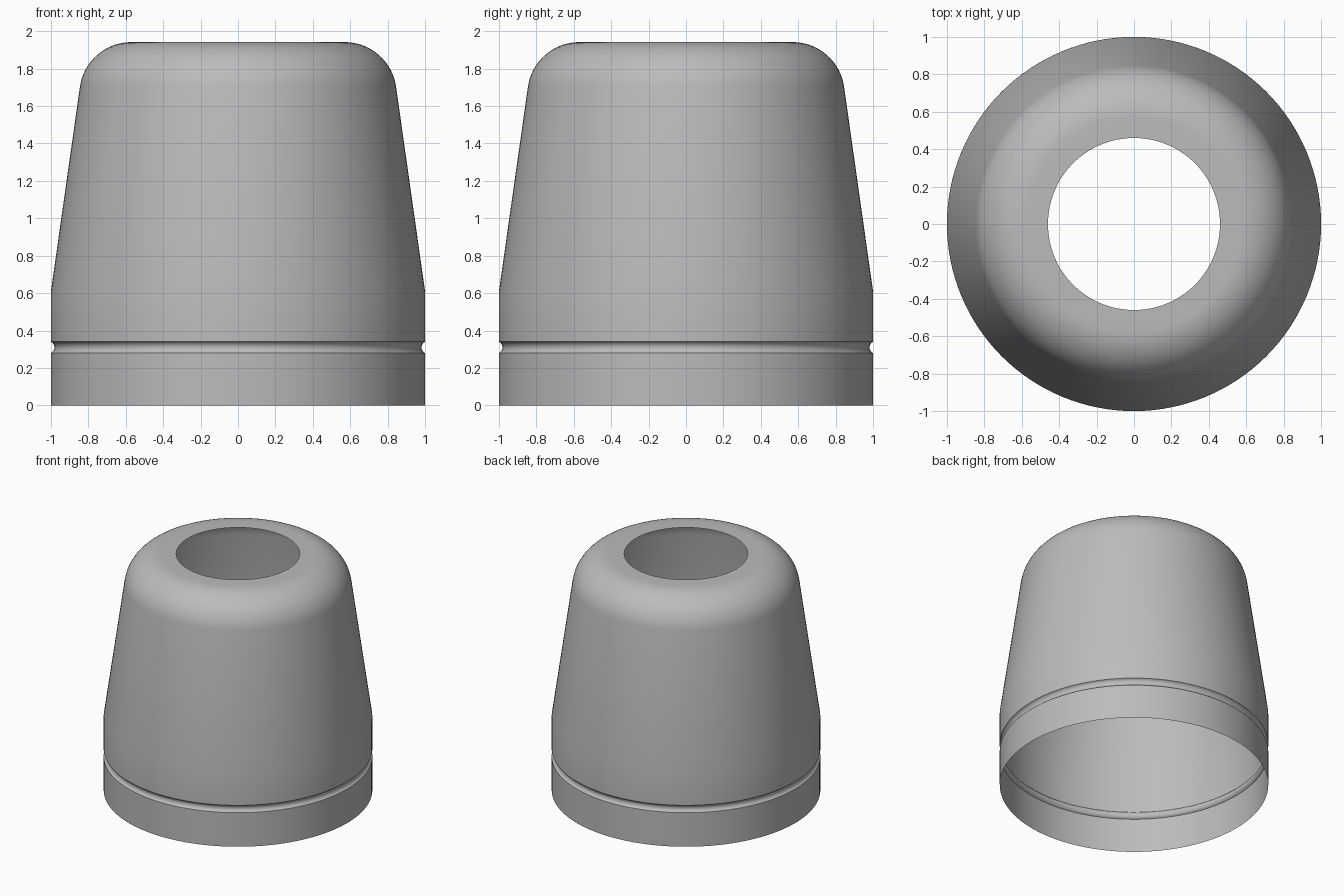
import bpy, bmesh, math

if "Cube" in bpy.data.objects:
    bpy.data.objects.remove(bpy.data.objects["Cube"], do_unlink=True)

SEGMENTS = 128


def arc(cx, cz, radius, start, end, steps):
    """Points on a circular arc, as (radius, height) pairs."""
    angles = [math.radians(start + (end - start) * i / steps) for i in range(steps + 1)]
    return [(cx + radius * math.cos(a), cz + radius * math.sin(a)) for a in angles]


def lathe(name, profile, material):
    """Revolve an open profile around z into a single-walled shell."""
    bm = bmesh.new()
    verts = [bm.verts.new((r, 0, z)) for r, z in profile]
    edges = [bm.edges.new(pair) for pair in zip(verts, verts[1:])]
    bmesh.ops.spin(bm, geom=verts + edges, cent=(0, 0, 0), axis=(0, 0, 1),
                   angle=math.tau, steps=SEGMENTS, use_merge=True)
    bmesh.ops.remove_doubles(bm, verts=bm.verts[:], dist=0.0001)
    bmesh.ops.recalc_face_normals(bm, faces=bm.faces[:])
    # Make the wall face outwards
    if sum(f.normal.dot(f.calc_center_median()) for f in bm.faces) < 0:
        bmesh.ops.reverse_faces(bm, faces=bm.faces[:])
    mesh = bpy.data.meshes.new(name)
    bm.to_mesh(mesh)
    bm.free()
    mesh.materials.append(material)
    obj = bpy.data.objects.new(name, mesh)
    bpy.context.collection.objects.link(obj)
    bpy.ops.object.select_all(action="DESELECT")
    obj.select_set(True)
    bpy.context.view_layer.objects.active = obj
    bpy.ops.object.shade_smooth_by_angle(angle=math.radians(30))
    return obj


# Plain grey
grey = bpy.data.materials.new("grey")
grey.use_nodes = True
grey.diffuse_color = (0.5, 0.5, 0.5, 1)
grey.node_tree.nodes["Principled BSDF"].inputs["Base Color"].default_value = (0.5, 0.5, 0.5, 1)

# Straight skirt, round groove, tapered wall, rounded shoulder, flat rim with a hole
profile = [(1, 0), (1, 0.28)]
profile += arc(1.015, 0.31, 0.0335, 244, 116, 10)
profile += [(1, 0.34), (1, 0.61)]
profile += arc(0.57, 1.664, 0.278, 8, 90, 16)
profile += [(0.46, 1.942)]
lathe("cap_shell", profile, grey)
